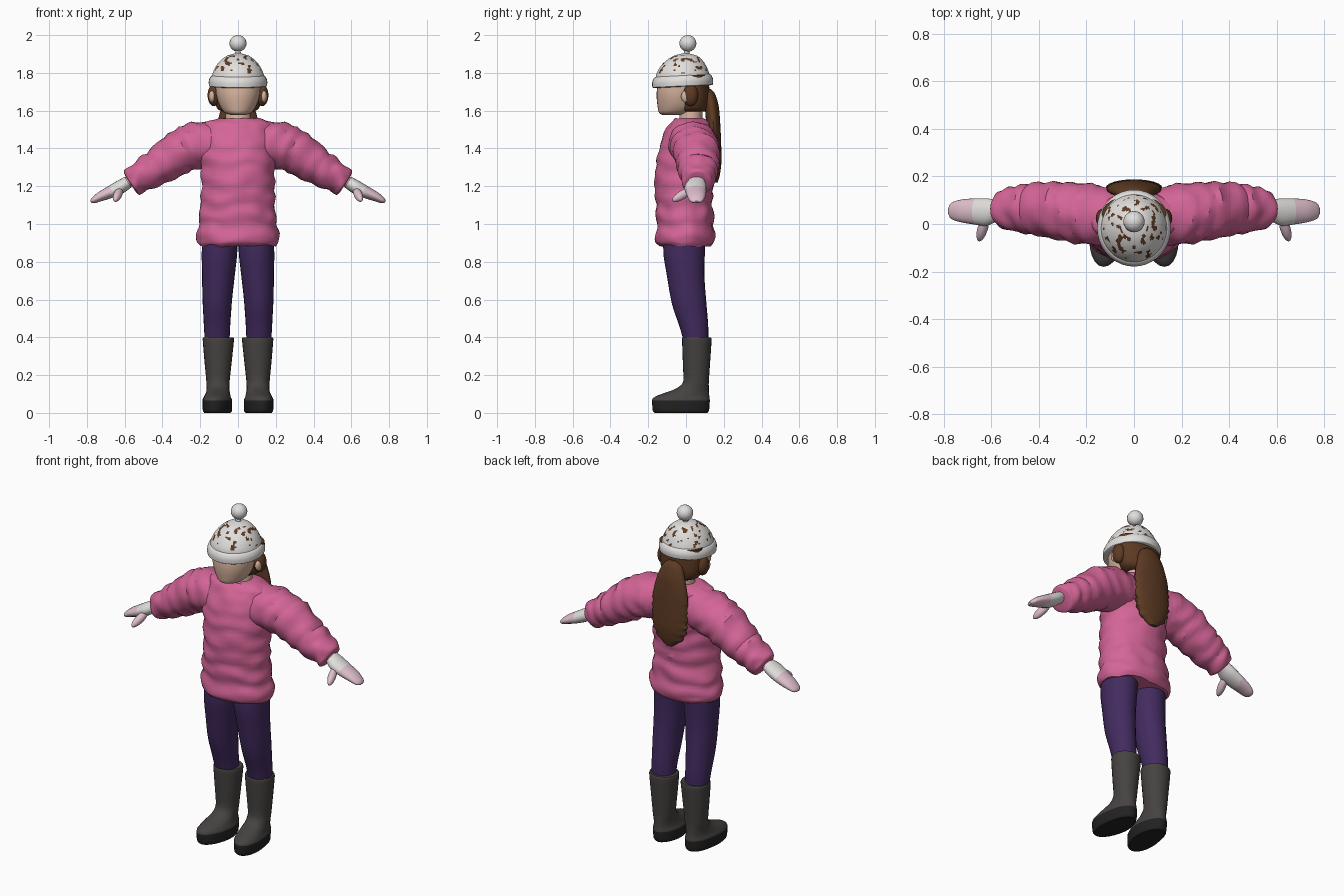
import bpy, bmesh, math
from mathutils import Vector, Matrix, noise

default = bpy.data.objects.get("Cube")
if default:
    bpy.data.objects.remove(default)


def material(name, rgb):
    m = bpy.data.materials.new(name)
    m.use_nodes = True
    m.diffuse_color = (*rgb, 1)
    bsdf = m.node_tree.nodes["Principled BSDF"]
    bsdf.inputs["Base Color"].default_value = (*rgb, 1)
    bsdf.inputs["Roughness"].default_value = 0.8
    return m


PINK = material("jacket pink", (0.66, 0.13, 0.31))
PURPLE = material("legging purple", (0.055, 0.024, 0.115))
GREY = material("boot grey", (0.06, 0.055, 0.052))
BLACK = material("sole black", (0.016, 0.016, 0.016))
BROWN = material("hair brown", (0.11, 0.043, 0.017))
SKIN = material("skin", (0.68, 0.45, 0.34))
WHITE = material("wool white", (0.76, 0.74, 0.72))
PALE = material("mitten pale pink", (0.74, 0.52, 0.61))


def finish(name, bm, mats, pick=None, mirror=False, angle=40):
    bmesh.ops.recalc_face_normals(bm, faces=bm.faces)
    if pick:
        for f in bm.faces:
            f.material_index = int(pick(f.calc_center_median()))
    mesh = bpy.data.meshes.new(name)
    bm.to_mesh(mesh)
    bm.free()
    for m in mats:
        mesh.materials.append(m)
    ob = bpy.data.objects.new(name, mesh)
    bpy.context.collection.objects.link(ob)
    if mirror:
        ob.modifiers.new("Mirror", "MIRROR").use_mirror_merge = False
    bpy.ops.object.select_all(action="DESELECT")
    ob.select_set(True)
    bpy.context.view_layer.objects.active = ob
    bpy.ops.object.shade_smooth_by_angle(angle=math.radians(angle))
    return ob


def smooth_rings(rings, steps):
    """Monotone cubic interpolation through the given cross-sections."""
    deltas = [[b - a for a, b in zip(p, q)] for p, q in zip(rings, rings[1:])]

    def slope(i, k):
        if i == 0 or i == len(rings) - 1:
            return deltas[min(i, len(deltas) - 1)][k]
        a, b = deltas[i - 1][k], deltas[i][k]
        return 2 * a * b / (a + b) if a * b > 0 else 0

    out = []
    for i in range(len(deltas)):
        for s in range(steps):
            t = s / steps
            out.append([rings[i][k] + slope(i, k) * (t - 2 * t**2 + t**3)
                        + deltas[i][k] * (3 * t**2 - 2 * t**3)
                        + slope(i + 1, k) * (t**3 - t**2) for k in range(len(rings[0]))])
    return out + [list(rings[-1])]


def loft(name, rings, mats, sides=24, steps=4, warp=None, **kw):
    """Rings are x, y, z, half width, half depth, tilt about y in degrees."""
    bm = bmesh.new()
    loops = []
    for x, y, z, a, b, tilt in smooth_rings(rings, steps):
        t = math.radians(tilt)
        u = Vector((math.cos(t), 0, math.sin(t)))
        loop = []
        for i in range(sides):
            ang = 2 * math.pi * i / sides
            side = u * (a * math.cos(ang)) + Vector((0, b * math.sin(ang), 0))
            p = Vector((x, y, z)) + side
            loop.append(bm.verts.new(warp(p, side.normalized()) if warp else p))
        loops.append(loop)
    for lo, hi in zip(loops, loops[1:]):
        for i in range(sides):
            j = (i + 1) % sides
            bm.faces.new((lo[i], lo[j], hi[j], hi[i]))
    bm.faces.new(loops[0])
    bm.faces.new(loops[-1])
    return finish(name, bm, mats, **kw)


def upright(rows):
    """Rows of z, x, half width, y front, y back for vertical parts."""
    return [(x, (f + k) / 2, z, w, (k - f) / 2, 0) for z, x, w, f, k in rows]


def ball(name, loc, size, mat, toward=(0, 0, 1), mirror=False):
    bm = bmesh.new()
    rot = Vector(toward).to_track_quat("Z", "Y").to_matrix().to_4x4()
    bmesh.ops.create_uvsphere(bm, u_segments=20, v_segments=12, radius=1,
                              matrix=Matrix.Translation(loc) @ rot @ Matrix.Diagonal((*size, 1)))
    return finish(name, bm, [mat], mirror=mirror)


# Jacket body and sleeves with padded folds
def body_folds(p, n):
    wave = math.sin(p.z * 62 + 3 * noise.noise(p * 7))
    lump = noise.noise(p * 14)
    return p + n * (0.005 * wave + 0.008 * lump) + Vector((0, 0, 0.008 * lump))


def sleeve_folds(p, n):
    wave = math.sin((p.x * 0.87 - p.z * 0.5) * 75 + 4 * noise.noise(p * 8))
    return p + n * (0.005 * wave + 0.008 * noise.noise(p * 15))


loft("jacket_body", upright([
    (0.885, 0, 0.205, -0.145, 0.14), (0.91, 0, 0.22, -0.16, 0.152),
    (1.0, 0, 0.207, -0.155, 0.147), (1.1, 0, 0.198, -0.16, 0.14),
    (1.25, 0, 0.195, -0.165, 0.148), (1.37, 0, 0.2, -0.15, 0.158),
    (1.46, 0, 0.2, -0.12, 0.155), (1.525, 0, 0.18, -0.09, 0.13),
    (1.56, 0, 0.11, -0.055, 0.09)]), [PINK], sides=44, steps=6, warp=body_folds, angle=35)
loft("jacket_sleeve", [
    (0.04, 0.03, 1.43, 0.115, 0.11, 90), (0.2, 0.04, 1.42, 0.122, 0.13, 80),
    (0.3, 0.053, 1.385, 0.118, 0.123, 63), (0.42, 0.062, 1.305, 0.098, 0.108, 60),
    (0.515, 0.065, 1.25, 0.083, 0.09, 58), (0.565, 0.065, 1.217, 0.067, 0.077, 57),
    (0.57, 0.065, 1.214, 0.05, 0.06, 57)],
    [PINK], sides=32, steps=6, warp=sleeve_folds, mirror=True, angle=35)

# Wrists and two-tone mittens
loft("wrist", [(0.53, 0.06, 1.25, 0.032, 0.036, 58), (0.61, 0.058, 1.205, 0.028, 0.034, 58)],
     [SKIN], sides=16, mirror=True)
loft("mitten", [
    (0.582, 0.055, 1.222, 0.033, 0.046, 58), (0.625, 0.05, 1.195, 0.036, 0.058, 60),
    (0.68, 0.053, 1.167, 0.032, 0.054, 62), (0.735, 0.055, 1.142, 0.024, 0.046, 62),
    (0.77, 0.055, 1.122, 0.014, 0.032, 60), (0.78, 0.055, 1.117, 0.005, 0.014, 60)],
    [WHITE, PALE], sides=20, pick=lambda c: c.x > 0.675, mirror=True)
ball("mitten_thumb", (0.636, -0.018, 1.155), (0.022, 0.024, 0.064), PALE,
     toward=(0.03, -0.1, -0.06), mirror=True)

# Leggings
loft("legging", upright([
    (0.37, 0.11, 0.065, -0.01, 0.118), (0.45, 0.111, 0.069, -0.032, 0.118),
    (0.58, 0.11, 0.077, -0.075, 0.108), (0.72, 0.104, 0.086, -0.1, 0.098),
    (0.85, 0.098, 0.094, -0.12, 0.1), (0.95, 0.095, 0.095, -0.12, 0.105)]),
    [PURPLE], mirror=True)


# Boots, toes turned out a little
def toe_out(p, n):
    return p + Vector((-0.12 * min(p.y, 0), 0, 0))


loft("boot", upright([
    (0, 0.105, 0.068, -0.165, 0.112), (0.012, 0.105, 0.076, -0.176, 0.122),
    (0.065, 0.106, 0.077, -0.18, 0.126), (0.085, 0.106, 0.07, -0.165, 0.124),
    (0.105, 0.106, 0.064, -0.115, 0.122), (0.13, 0.106, 0.06, -0.05, 0.121),
    (0.17, 0.106, 0.062, -0.014, 0.121), (0.3, 0.105, 0.075, -0.018, 0.13),
    (0.39, 0.104, 0.083, -0.021, 0.136), (0.4, 0.104, 0.08, -0.018, 0.132)]),
    [GREY, BLACK], steps=3, warp=toe_out, pick=lambda c: c.z < 0.065, mirror=True)

# Neck, face and ears
loft("neck", upright([(1.52, 0, 0.07, -0.04, 0.085), (1.65, 0, 0.06, -0.025, 0.09)]), [SKIN])
loft("face", upright([
    (1.578, 0, 0.04, -0.125, -0.02), (1.588, 0, 0.068, -0.142, 0.02),
    (1.62, 0, 0.094, -0.15, 0.06), (1.7, 0, 0.118, -0.155, 0.08),
    (1.8, 0, 0.122, -0.14, 0.09)]), [SKIN], sides=32)
ball("ear", (0.137, 0.0, 1.675), (0.016, 0.026, 0.032), SKIN, mirror=True)

# Hair cap, side tufts and ponytail
loft("hair", upright([
    (1.595, 0, 0.085, -0.025, 0.1), (1.61, 0, 0.108, -0.033, 0.115),
    (1.67, 0, 0.13, -0.036, 0.125), (1.79, 0, 0.135, -0.036, 0.12)]), [BROWN])
ball("hair_tuft", (0.128, 0.025, 1.682), (0.033, 0.04, 0.058), BROWN, mirror=True)


def ragged(p, n):
    amount = 0.07 * math.sin(p.z * 150) if p.z < 1.48 else 0
    return Vector((p.x * (1 + amount), p.y, p.z))


loft("ponytail", upright([
    (1.715, 0, 0.02, 0.1, 0.13), (1.69, 0, 0.055, 0.092, 0.153),
    (1.61, 0, 0.09, 0.1, 0.175), (1.48, 0, 0.115, 0.11, 0.184),
    (1.35, 0, 0.112, 0.115, 0.188), (1.265, 0, 0.08, 0.125, 0.18),
    (1.22, 0, 0.02, 0.145, 0.168)]), [BROWN], steps=7, warp=ragged)


# Knitted hat with flecks, rolled brim and bobble
def tilt_back(p, n):
    return p + Vector((0, 0, 0.05 * p.y))


def is_fleck(c):
    return 1.795 < c.z < 1.893 and noise.noise(c * 42) > 0.3


loft("hat_dome", upright([
    (1.76, 0, 0.143, -0.163, 0.13), (1.79, 0, 0.137, -0.158, 0.125),
    (1.83, 0, 0.12, -0.138, 0.11), (1.865, 0, 0.092, -0.105, 0.088),
    (1.892, 0, 0.055, -0.06, 0.055), (1.905, 0, 0.008, -0.01, 0.006)]),
    [WHITE, BROWN], sides=80, steps=6, pick=is_fleck)
loft("hat_brim", upright([
    (1.728, 0, 0.142, -0.165, 0.13), (1.732, 0, 0.154, -0.178, 0.142),
    (1.755, 0, 0.155, -0.179, 0.144), (1.782, 0, 0.145, -0.168, 0.133),
    (1.79, 0, 0.132, -0.152, 0.12)]), [WHITE], sides=36, warp=tilt_back)
ball("hat_bobble", (0, 0.01, 1.956), (0.045, 0.045, 0.044), WHITE)
ball("bobble_stem", (0, 0.003, 1.908), (0.015, 0.015, 0.015), WHITE)
